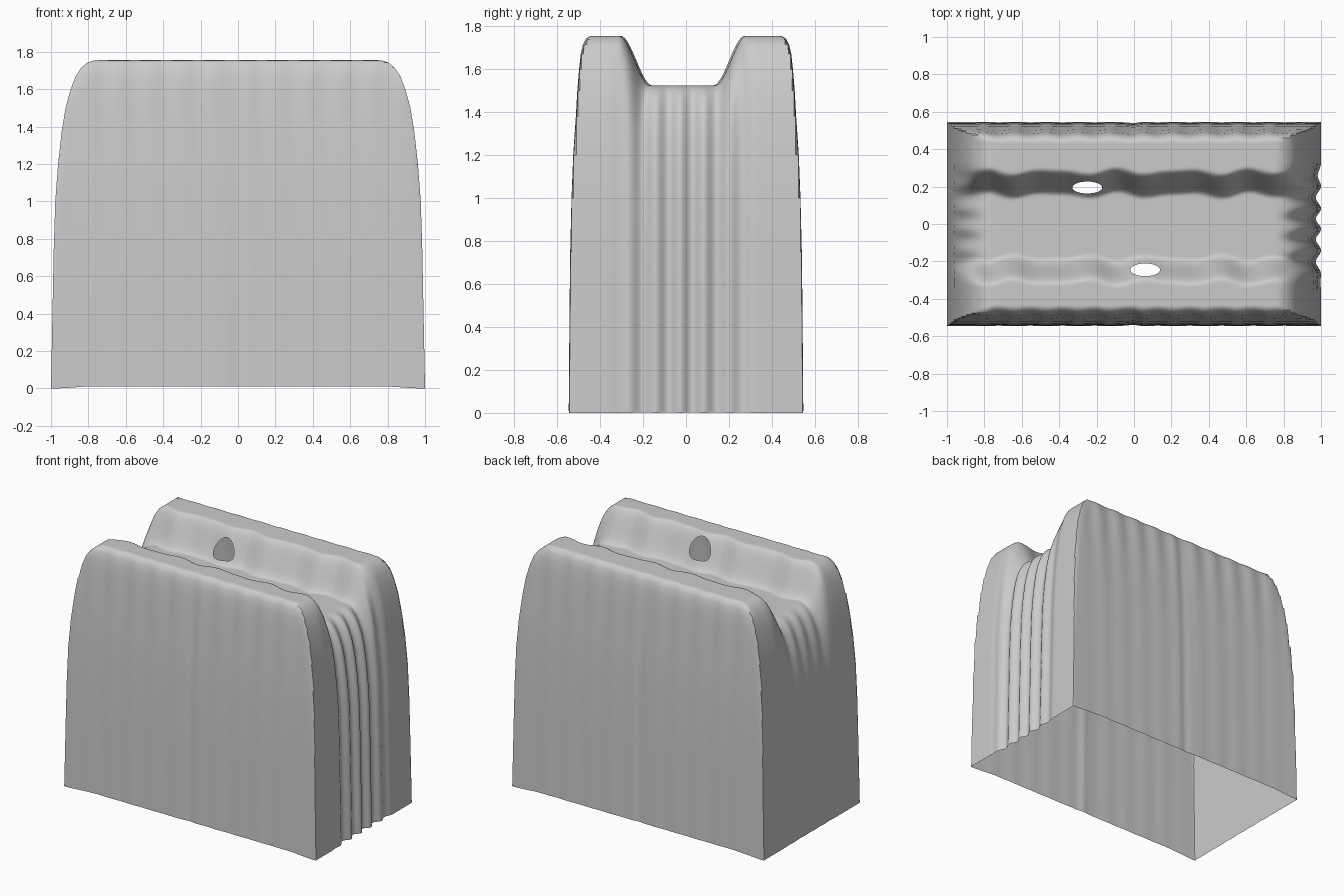
import bpy, bmesh
from math import sin, pi, hypot, radians

if "Cube" in bpy.data.objects:
    bpy.data.objects.remove(bpy.data.objects["Cube"])

TOP = 1.755
# wall profile shared by all four sides: height, half length, half depth
WALL = [(0.0, 1.0, 0.545), (0.25, 0.995, 0.543), (0.5, 0.99, 0.541), (0.75, 0.985, 0.538),
        (1.0, 0.977, 0.532), (1.2, 0.962, 0.524), (1.38, 0.942, 0.511), (1.5, 0.922, 0.503),
        (1.6, 0.895, 0.494), (1.67, 0.868, 0.486), (1.715, 0.838, 0.476),
        (1.742, 0.805, 0.463), (1.754, 0.77, 0.445)]


def smooth(a, b, t):
    t = min(1, max(0, (t - a) / (b - a)))
    return t * t * (3 - 2 * t)


def stations(axis, inner):
    """Coordinates and heights across the cover: up one wall, over the top, down the other."""
    up = [(-w[axis], w[0]) for w in WALL]
    e = WALL[-1][axis]
    mid = [(-e + 2 * e * k / inner, TOP) for k in range(1, inner)]
    return up + mid + [(-c, z) for c, z in reversed(up)]


def drape(x, y, z):
    """Add the lengthwise groove, cloth folds and wavy hem to a plain box point."""
    sag = 0.012 * sin(2 * pi * x / 0.36) + 0.006 * sin(2 * pi * x / 0.23 + 1)
    d = abs(y + 0.015) + sag * (1 - smooth(0.75, 0.95, abs(x)))
    drop = 0.23 * (1 - smooth(0.16, 0.305, d))
    z2 = z - drop * (z / TOP) ** 3
    # pleats on the right end, faint folds on the left end
    fade = 1 - smooth(0.2, 0.36, abs(y))
    end = smooth(0.72, 0.9, abs(x))
    pleat = 0.5 + 0.5 * sin(2 * pi * y / 0.125 + 0.8 * sin(9 * y))
    amp = 0.028 if x > 0 else 0.012 * smooth(1.0, 1.6, z)
    x2 = x - (1 if x > 0 else -1) * amp * pleat * fade * end
    # soft ripples and centre seam on front and back
    face = smooth(0.4, 0.48, abs(y)) * (1 - smooth(0.8, 0.95, abs(x)))
    ripple = 0.003 * sin(2 * pi * x / 0.17) * (0.4 + smooth(1.2, 1.7, z))
    seam = 0.006 * max(0, 1 - abs(x) / 0.05)
    y2 = y + (1 if y > 0 else -1) * face * (ripple - seam)
    # hem lifts slightly between the corners
    lift = 0.012 * (1 - smooth(0.75, 1.0, abs(x))) + 0.003 * fade * pleat
    return x2, y2, z2 + lift * (1 - smooth(0, 0.3, z))


bm = bmesh.new()
xs, ys = stations(1, 84), stations(2, 90)
grid = [[bm.verts.new(drape(x, y, min(zx, zy))) for y, zy in ys] for x, zx in xs]
for i in range(len(xs) - 1):
    for j in range(len(ys) - 1):
        bm.faces.new((grid[i][j], grid[i + 1][j], grid[i + 1][j + 1], grid[i][j + 1]))

# one round hole in each groove slope
for cx, cy, rx, ry in ((-0.25, 0.195, 0.08, 0.032), (0.06, -0.245, 0.08, 0.034)):
    def dist(p):
        return hypot((p.x - cx) / rx, (p.y - cy) / ry)
    gone = [f for f in bm.faces if dist(f.calc_center_median()) < 1 and f.calc_center_median().z > 1.4]
    bmesh.ops.delete(bm, geom=gone, context='FACES')
    for v in bm.verts:
        if v.is_boundary and v.co.z > 1.4 and 0 < dist(v.co) < 2:
            k = 1 / dist(v.co)
            v.co = drape(cx + (v.co.x - cx) * k, cy + (v.co.y - cy) * k, TOP)

mesh = bpy.data.meshes.new("fabric_cover")
bm.to_mesh(mesh)
bm.free()
cover = bpy.data.objects.new("fabric_cover", mesh)
bpy.context.collection.objects.link(cover)
bpy.context.view_layer.objects.active = cover
cover.select_set(True)
bpy.ops.object.shade_smooth_by_angle(angle=radians(45))
